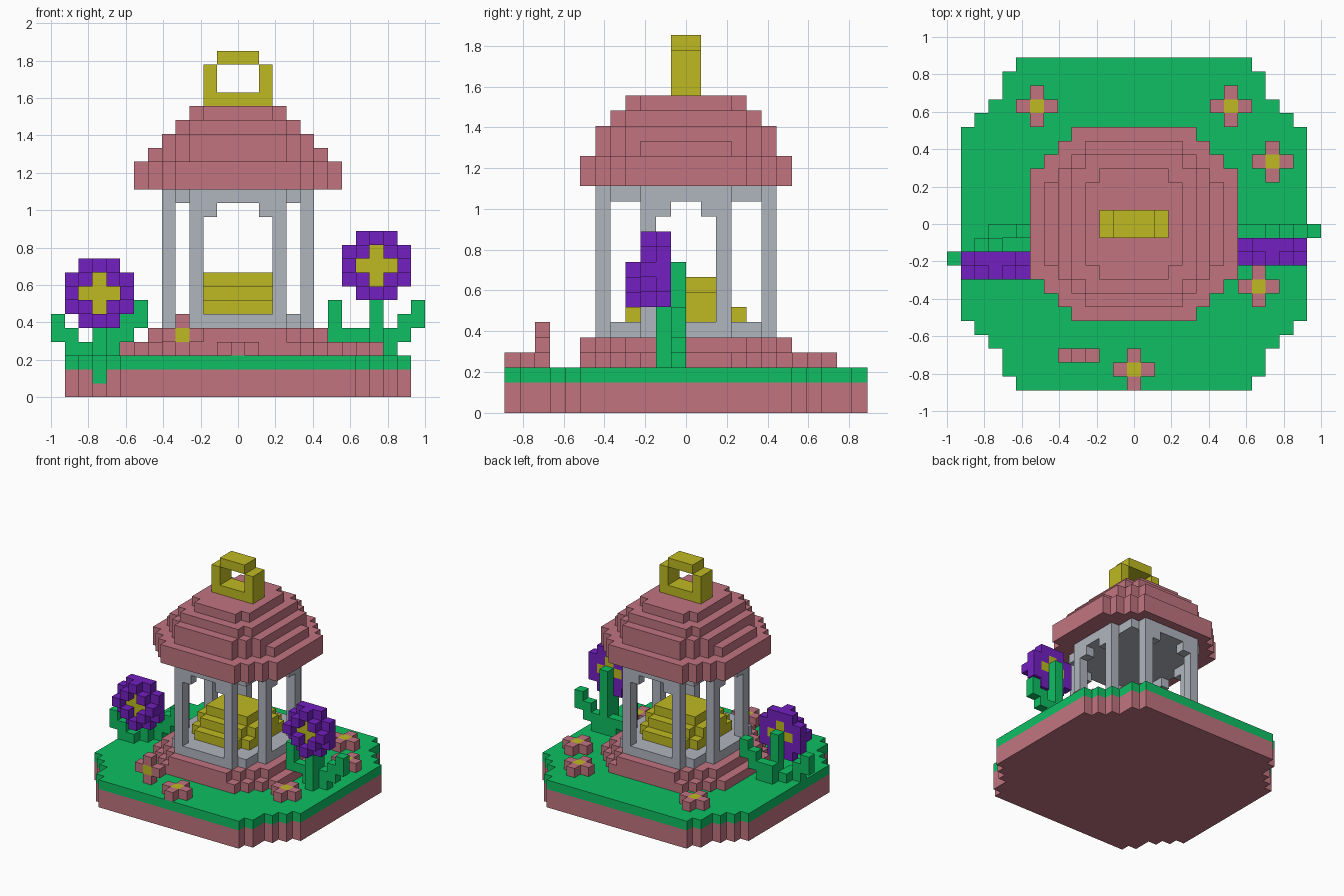
import bpy
import bmesh

if "Cube" in bpy.data.objects:
    bpy.data.objects.remove(bpy.data.objects["Cube"], do_unlink=True)

V = 2 / 27  # size of one block


def material(name, rgb):
    linear = [((c / 255 + 0.055) / 1.055) ** 2.4 for c in rgb] + [1]
    m = bpy.data.materials.new(name)
    m.use_nodes = True
    m.diffuse_color = linear
    m.node_tree.nodes["Principled BSDF"].inputs["Base Color"].default_value = linear
    return m


PINK = material("dusty pink", (193, 116, 128))
GREEN = material("grass green", (14, 191, 98))
GREY = material("stone grey", (176, 181, 190))
GOLD = material("old gold", (191, 186, 34))
PURPLE = material("violet", (115, 32, 192))


def box(x0, x1, y0, y1, z0, z1):
    """Cells from the first index to the last one, inclusive."""
    return {(x, y, z) for x in range(x0, x1 + 1)
            for y in range(y0, y1 + 1) for z in range(z0, z1 + 1)}


def slab(steps, z0, z1):
    """Symmetric stepped disc: a union of centred rectangles."""
    return set().union(*(box(-n, n, -h, h - 1, z0, z1) for n, h in steps))


def build(name, cells, mat):
    """Turn a set of cells into one mesh with only its outer faces."""
    bm = bmesh.new()
    verts = {}

    def vert(p):
        if p not in verts:
            verts[p] = bm.verts.new(((p[0] - 0.5) * V, p[1] * V, p[2] * V))
        return verts[p]

    for c in sorted(cells):
        for axis in range(3):
            u, w = (axis + 1) % 3, (axis + 2) % 3
            for side in (0, 1):
                near = list(c)
                near[axis] += 2 * side - 1
                if tuple(near) in cells:
                    continue
                ring = []
                for a, b in ((0, 0), (1, 0), (1, 1), (0, 1)):
                    p = list(c)
                    p[axis] += side
                    p[u] += a
                    p[w] += b
                    ring.append(vert(tuple(p)))
                bm.faces.new(ring if side else ring[::-1])
    mesh = bpy.data.meshes.new(name)
    bm.to_mesh(mesh)
    bm.free()
    mesh.materials.append(mat)
    ob = bpy.data.objects.new(name, mesh)
    bpy.context.collection.objects.link(ob)
    return ob


# Ground: soil with a grass layer and one hanging tuft
island = [(8, 12), (9, 11), (10, 9), (11, 8), (12, 7)]
tuft = {(-10, -9, 1)}
build("soil", slab(island, 0, 1) - tuft, PINK)
build("grass", slab(island, 2, 2) | tuft, GREEN)

# Two-step plinth
eave = [(4, 7), (5, 6), (6, 5), (7, 4)]
build("plinth", slab(eave, 3, 3) | slab([(3, 7), (4, 6), (5, 5), (6, 4)], 4, 4), PINK)

# Stone pavilion: floor, pillars, brackets, ceiling
disc = [(3, 6), (4, 5), (5, 3)]
build("floor", slab(disc, 5, 5), GREY)
pillars, brackets = set(), set()
for s in (-1, 1):
    for y in (-6, 5):
        pillars |= box(3 * s, 3 * s, y, y, 6, 13)
        brackets |= {(2 * s, y, 13)}
    for y in (-3, 2):
        pillars |= box(5 * s, 5 * s, y, y, 6, 13)
    for y in (-2, 1):
        brackets |= {(5 * s, y, 13)}
build("pillars", pillars | brackets, GREY)
build("ceiling", slab(disc, 14, 14), GREY)

# Stepped cushion inside
build("cushion", slab([(2, 4), (3, 3)], 6, 6) | slab([(2, 3), (3, 2)], 7, 7)
      | slab([(2, 2)], 8, 8), GOLD)

# Stepped roof
dome = [(3, 6), (4, 5), (5, 4)]
build("roof", slab(eave, 15, 16) | slab(dome + [(6, 3)], 17, 17) | slab(dome, 18, 18)
      | slab([(3, 5), (4, 4)], 19, 19) | slab([(2, 4), (3, 3)], 20, 20), PINK)

# Ring finial
build("finial", slab([(2, 1)], 21, 21) | box(-2, -2, -1, 0, 22, 23)
      | box(2, 2, -1, 0, 22, 23) | slab([(1, 1)], 24, 24), GOLD)


# Large blossoms: flat back layer with alternating raised petals in front
def blossom(name, x, y, z):
    petals, heart = set(), set()
    for a in range(-2, 3):
        for b in range(-2, 3):
            reach = abs(a) + abs(b)
            if reach <= 1:
                heart.add((x + a, y, z + b))
            elif reach < 4:
                petals.add((x + a, y, z + b))
                if reach == 2:
                    petals.add((x + a, y - 1, z + b))
    build(name + "_petals", petals, PURPLE)
    build(name + "_heart", heart, GOLD)


blossom("left_blossom", 10, -2, 9)
blossom("right_blossom", -10, -3, 7)

# Stems and leaves
build("left_plant", box(10, 10, -1, -1, 3, 9) | box(10, 10, -2, -2, 3, 6)
      | box(8, 9, -1, -1, 4, 4) | box(7, 7, -1, -1, 4, 6) | box(9, 11, -1, -1, 3, 3)
      | box(11, 12, -1, -1, 4, 4) | box(12, 12, -1, -1, 5, 5)
      | box(13, 13, -1, -1, 5, 6), GREEN)
build("right_plant", box(-10, -10, -2, -2, 3, 7) | box(-11, -11, -2, -2, 3, 3)
      | box(-12, -12, -3, -3, 3, 4) | box(-11, -11, -3, -3, 3, 3)
      | box(-13, -13, -3, -3, 4, 5) | box(-10, -9, -1, -1, 3, 4)
      | box(-8, -8, -1, -1, 4, 5) | box(-7, -7, -1, -1, 5, 6), GREEN)

# Small flowers lying on the grass, and one standing up
small = [(-7, 8), (7, 8), (10, 4), (9, -5), (0, -11)]
petals, hearts = set(), set()
for x, y in small:
    petals |= box(x - 1, x + 1, y, y, 3, 3) | box(x, x, y - 1, y + 1, 3, 3)
    hearts.add((x, y, 3))
petals |= box(-5, -3, -10, -10, 4, 4) | box(-4, -4, -10, -10, 3, 5)
hearts.add((-4, -10, 4))
build("small_flower_petals", petals - hearts, PINK)
build("small_flower_hearts", hearts, GOLD)
